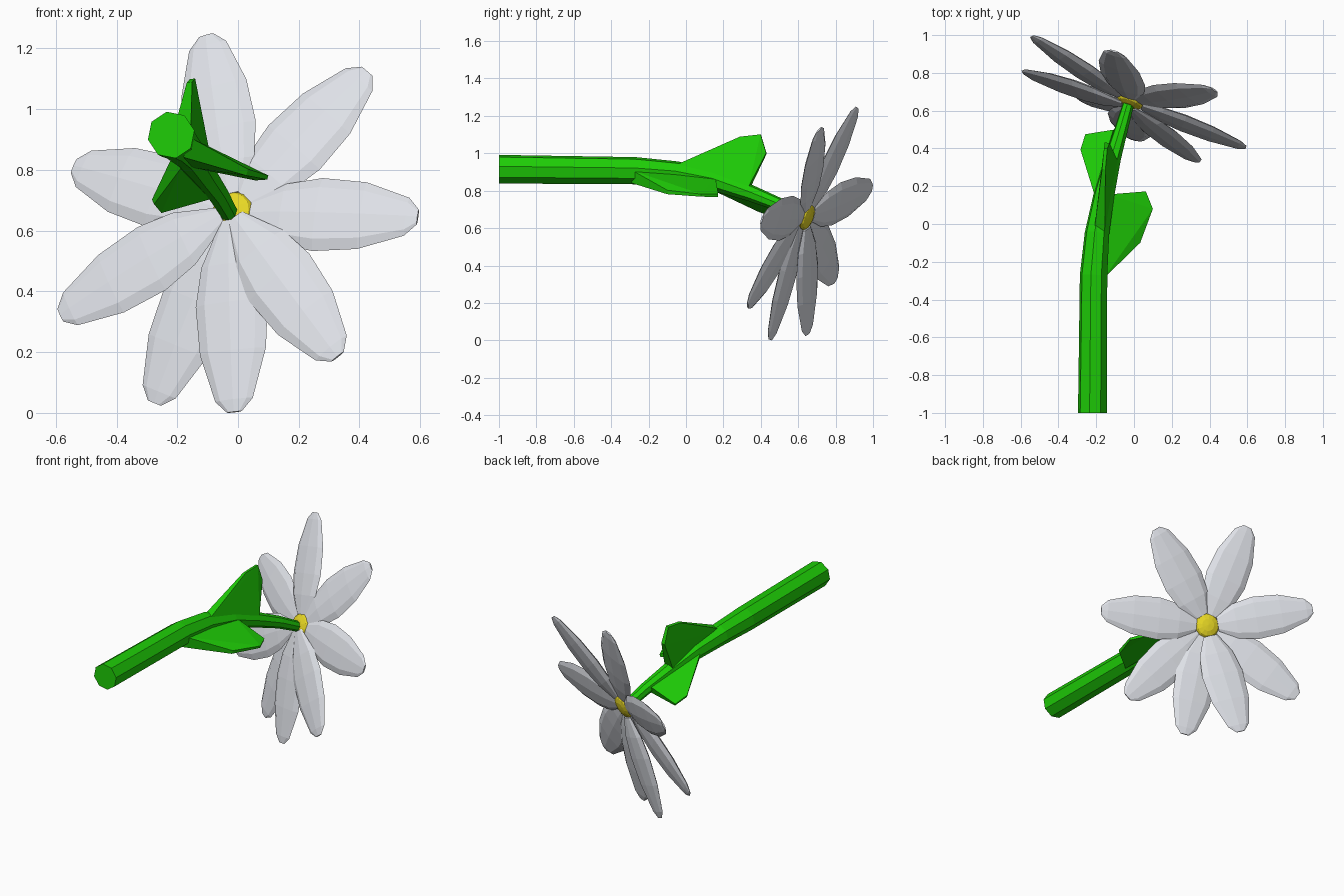
import bpy, bmesh, math
from mathutils import Vector

if "Cube" in bpy.data.objects:
    bpy.data.objects.remove(bpy.data.objects["Cube"])


def material(name, rgb):
    m = bpy.data.materials.new(name)
    m.diffuse_color = (*rgb, 1)
    m.use_nodes = True
    m.node_tree.nodes["Principled BSDF"].inputs["Base Color"].default_value = m.diffuse_color
    return m


GREEN = material("leaf_green", (0.013, 0.61, 0.002))
WHITE = material("petal_white", (0.76, 0.78, 0.83))
YELLOW = material("centre_yellow", (0.80, 0.68, 0.018))


def finish(bm, name, mat):
    bmesh.ops.recalc_face_normals(bm, faces=bm.faces)
    me = bpy.data.meshes.new(name)
    bm.to_mesh(me)
    bm.free()
    me.materials.append(mat)
    ob = bpy.data.objects.new(name, me)
    bpy.context.collection.objects.link(ob)
    return ob


def loft(name, rings, mat, sides=8, turn=0.0):
    """Each ring is (centre, half-width vector, half-thickness vector)."""
    bm = bmesh.new()
    loops = []
    for c, u, v in rings:
        angs = [2 * math.pi * (i + turn) / sides for i in range(sides)]
        loops.append([bm.verts.new(c + u * math.cos(a) + v * math.sin(a)) for a in angs])
    for a, b in zip(loops, loops[1:]):
        for i in range(sides):
            j = (i + 1) % sides
            bm.faces.new((a[i], a[j], b[j], b[i]))
    bm.faces.new(loops[0])
    bm.faces.new(loops[-1])
    return finish(bm, name, mat)


# Curved, tapering stem: x, y, z, radius
stem = [(-0.22, -1, 0.915, 0.078), (-0.214, -0.27, 0.907, 0.074),
        (-0.196, -0.05, 0.892, 0.066), (-0.16, 0.15, 0.855, 0.056),
        (-0.112, 0.35, 0.785, 0.044), (-0.068, 0.50, 0.725, 0.036),
        (-0.028, 0.64, 0.655, 0.030)]
pts = [Vector(p[:3]) for p in stem]
rings = []
for i, p in enumerate(pts):
    t = (pts[min(i + 1, len(pts) - 1)] - pts[max(i - 1, 0)]).normalized()
    if i == 0:
        t = Vector((0, 1, 0))
    u = t.cross(Vector((0, 0, 1))).normalized()
    rings.append((p, u * stem[i][3], u.cross(t) * stem[i][3]))
loft("stem", rings, GREEN, turn=0.25)


# Wedge-shaped leaves, thick at the stem and thin at the edge
def leaf(name, outline):
    ps = [Vector(p[:3]) for p in outline]
    n = (ps[2] - ps[0]).cross(ps[-1] - ps[0]).normalized()
    bm = bmesh.new()
    for p, row in zip(ps, outline):
        for s in (-1, 1):
            bm.verts.new(p + n * s * row[3])
    bmesh.ops.convex_hull(bm, input=bm.verts[:])
    finish(bm, name, GREEN)


leaf("upper_leaf", [(-0.185, -0.07, 0.925, 0.03), (-0.16, 0.29, 1.088, 0.009),
                    (-0.15, 0.40, 1.10, 0.009), (-0.142, 0.43, 1.0, 0.013),
                    (-0.118, 0.34, 0.82, 0.032)])
leaf("right_leaf", [(-0.17, -0.29, 0.875, 0.035), (0.03, -0.10, 0.792, 0.011),
                    (0.098, 0.08, 0.775, 0.007), (0.06, 0.172, 0.774, 0.009),
                    (-0.14, 0.155, 0.84, 0.034)])
leaf("left_leaf", [(-0.20, 0.15, 0.83, 0.03), (-0.28, 0.39, 0.695, 0.009),
                   (-0.255, 0.472, 0.665, 0.008), (-0.10, 0.49, 0.725, 0.025)])

# Flower head: facing direction and centre
facing = Vector((0.40, 1, -0.37)).normalized()
centre = Vector((-0.02, 0.645, 0.66))

# Petals: flattened lofts out to each blunt tip; the lower ones sit in front
profile = [(0.27, 0.104, 0.022), (0.46, 0.127, 0.025), (0.70, 0.116, 0.022),
           (0.94, 0.066, 0.012), (1.0, 0.026, 0.005)]
tips = [(-0.105, 0.915, 1.243), (0.425, 0.71, 1.125), (0.592, 0.405, 0.645),
        (0.328, 0.33, 0.185), (-0.012, 0.45, 0.003), (-0.275, 0.65, 0.032),
        (-0.585, 0.80, 0.322), (-0.54, 0.993, 0.813)]
for k, tip in enumerate(tips):
    lower = k in (3, 4, 6)
    start = centre - facing * (0.022 if lower else 0.0)
    root = (0.05, 0.032, 0.009) if lower else (0.10, 0.045, 0.010)
    d = Vector(tip) - start
    side = facing.cross(d).normalized()
    up = d.cross(side).normalized()
    loft(f"petal_{k + 1}", [(start + d * t, side * w, up * h)
                            for t, w, h in [root] + profile], WHITE)

# Flattened yellow centre
bm = bmesh.new()
bmesh.ops.create_uvsphere(bm, u_segments=12, v_segments=6, radius=0.074)
for v in bm.verts:
    v.co.z *= 0.36
disc = finish(bm, "flower_centre", YELLOW)
disc.rotation_mode = 'QUATERNION'
disc.rotation_quaternion = facing.to_track_quat('Z', 'Y')
disc.location = centre + facing * 0.002
